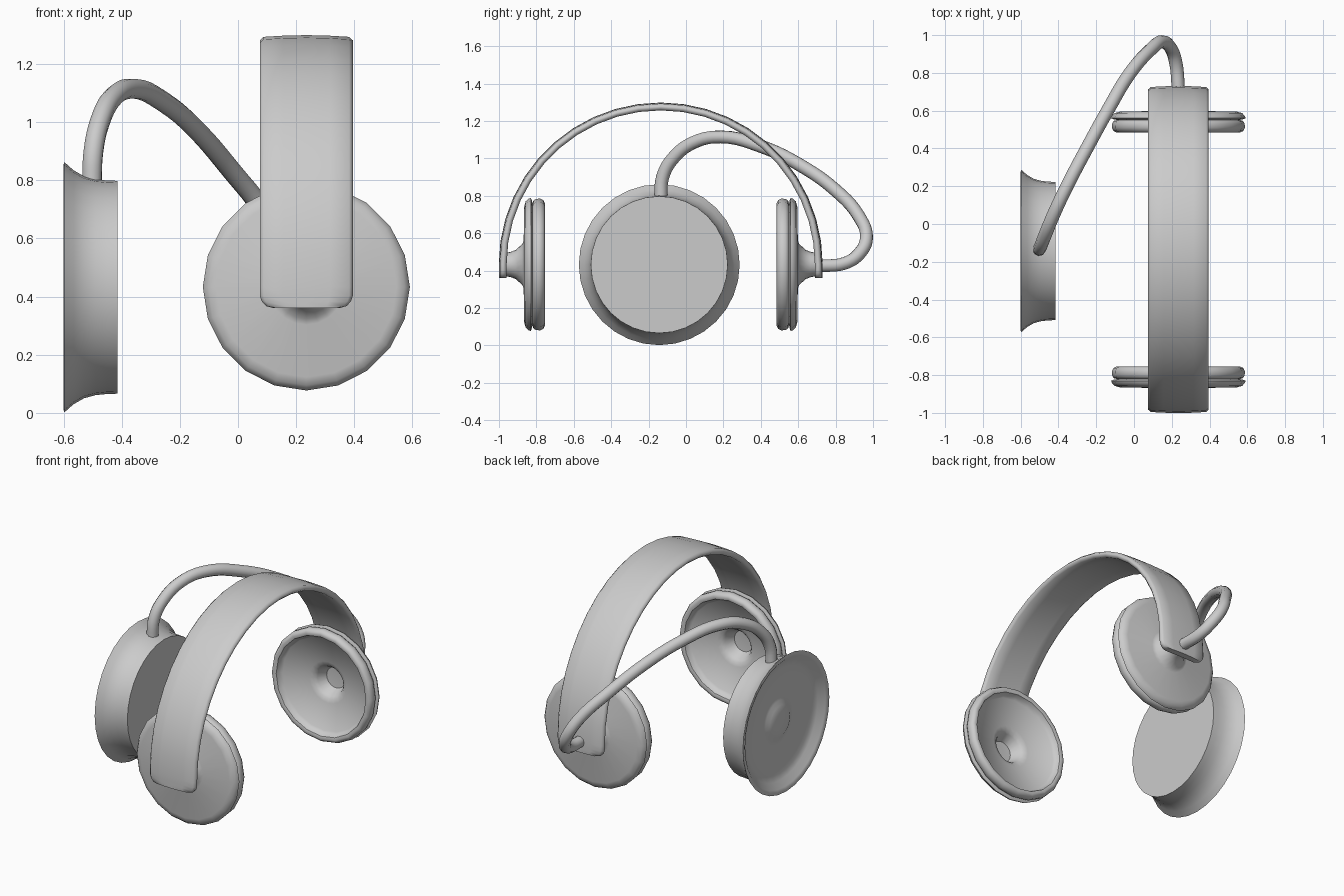
import bpy, bmesh
from math import sin, cos, pi, radians
from mathutils import Vector

if "Cube" in bpy.data.objects:
    bpy.data.objects.remove(bpy.data.objects["Cube"])

CX, CY, CZ = 0.235, -0.135, 0.433    # centre of the headband arch


def finish(name, bm, angle):
    bmesh.ops.recalc_face_normals(bm, faces=bm.faces)
    mesh = bpy.data.meshes.new(name)
    bm.to_mesh(mesh)
    bm.free()
    ob = bpy.data.objects.new(name, mesh)
    bpy.context.collection.objects.link(ob)
    bpy.ops.object.select_all(action='DESELECT')
    ob.select_set(True)
    bpy.context.view_layer.objects.active = ob
    bpy.ops.object.shade_smooth_by_angle(angle=radians(angle))
    return ob


def lathe(name, profile, sides, place, angle=50):
    """Revolve (radius, depth) points; place(a, b, depth) gives the position."""
    bm = bmesh.new()
    rings = []
    for r, d in profile:
        n = sides if r > 0 else 1
        rings.append([bm.verts.new(place(r * cos(2 * pi * i / sides),
                                         r * sin(2 * pi * i / sides), d)) for i in range(n)])
    for p, q in zip(rings, rings[1:]):
        for i in range(sides):
            j = (i + 1) % sides
            face = []
            for v in (p[i % len(p)], p[j % len(p)], q[j % len(q)], q[i % len(q)]):
                if v not in face:
                    face.append(v)
            bm.faces.new(face)
    return finish(name, bm, angle)


# Ear cups: hub, plate, groove, padded rim and hollow inside
cup = [(0, .835), (.062, .835), (.068, .80), (.078, .775), (.11, .74), (.13, .733),
       (.31, .730), (.338, .722), (.352, .706), (.356, .695), (.345, .690), (.325, .686),
       (.342, .681), (.351, .667), (.352, .645), (.343, .627), (.328, .62), (.312, .625),
       (.305, .645), (.29, .66), (.13, .695), (.105, .703), (.09, .72), (.065, .775), (0, .78)]
for side, label in ((1, "right"), (-1, "left")):
    lathe(label + "_ear_cup", cup, 20,
          lambda a, b, d, s=side: (CX + a, CY + s * d, CZ + b))

# Large drum on the end of the cable
drum = [(0, -.415), (.366, -.415), (.367, -.45), (.371, -.49), (.382, -.53), (.402, -.565),
        (.424, -.59), (.43, -.598), (.42, -.60), (.40, -.592), (.365, -.562), (.33, -.552),
        (.29, -.548), (.15, -.538), (.125, -.542), (.10, -.555), (.06, -.563), (0, -.566)]
lathe("cable_drum", drum, 32, lambda a, b, d: (d, -.143 + a, .432 + b))

# Headband: crowned strip swept over an arch with rounded lower ends
section = [(-1, -.03), (-1, -.018), (-.92, -.006), (-.5, -.002), (0, 0), (.5, -.002),
           (.92, -.006), (1, -.018), (1, -.03), (.92, -.042), (.5, -.041), (0, -.04),
           (-.5, -.041), (-.92, -.042)]
R = 0.863
drops = [(.072, .115), (.066, .138), (.05, .153), (.03, .16)]   # below centre, half width
stations = [(R, -dz, 0, w) for dz, w in drops]
stations += [(0, 0, pi * k / 22, .16) for k in range(23)]
stations += [(-R, -dz, pi, w) for dz, w in reversed(drops)]
bm = bmesh.new()
loops = []
for y, z, ang, w in stations:
    radial = Vector((0, cos(ang), sin(ang)))
    base = Vector((CX, CY, CZ + z))
    loops.append([bm.verts.new(base + radial * (R + .003 + off) + Vector((t * w, 0, 0)))
                  for t, off in section])
n = len(section)
for p, q in zip(loops, loops[1:]):
    for i in range(n):
        bm.faces.new((p[i], p[(i + 1) % n], q[(i + 1) % n], q[i]))
bm.faces.new(loops[0])
bm.faces.new(loops[-1])
finish("headband", bm, 50)

# Cable from the right end of the band to the top of the drum
path = [(.235, .71, .425), (.222, .85, .44), (.195, .93, .495), (.15, .965, .58),
        (.09, .925, .69), (-.02, .80, .83), (-.14, .60, .97), (-.25, .40, 1.065),
        (-.36, .19, 1.115), (-.43, .04, 1.085), (-.475, -.07, 1.0),
        (-.497, -.125, .90), (-.503, -.135, .78)]
curve = bpy.data.curves.new("cable", 'CURVE')
curve.dimensions = '3D'
curve.bevel_depth = .035
curve.bevel_resolution = 3
curve.resolution_u = 5
curve.use_fill_caps = True
spline = curve.splines.new('BEZIER')
spline.bezier_points.add(len(path) - 1)
for bp, co in zip(spline.bezier_points, path):
    bp.co = co
    bp.handle_left_type = bp.handle_right_type = 'AUTO'
cable = bpy.data.objects.new("cable", curve)
bpy.context.collection.objects.link(cable)
